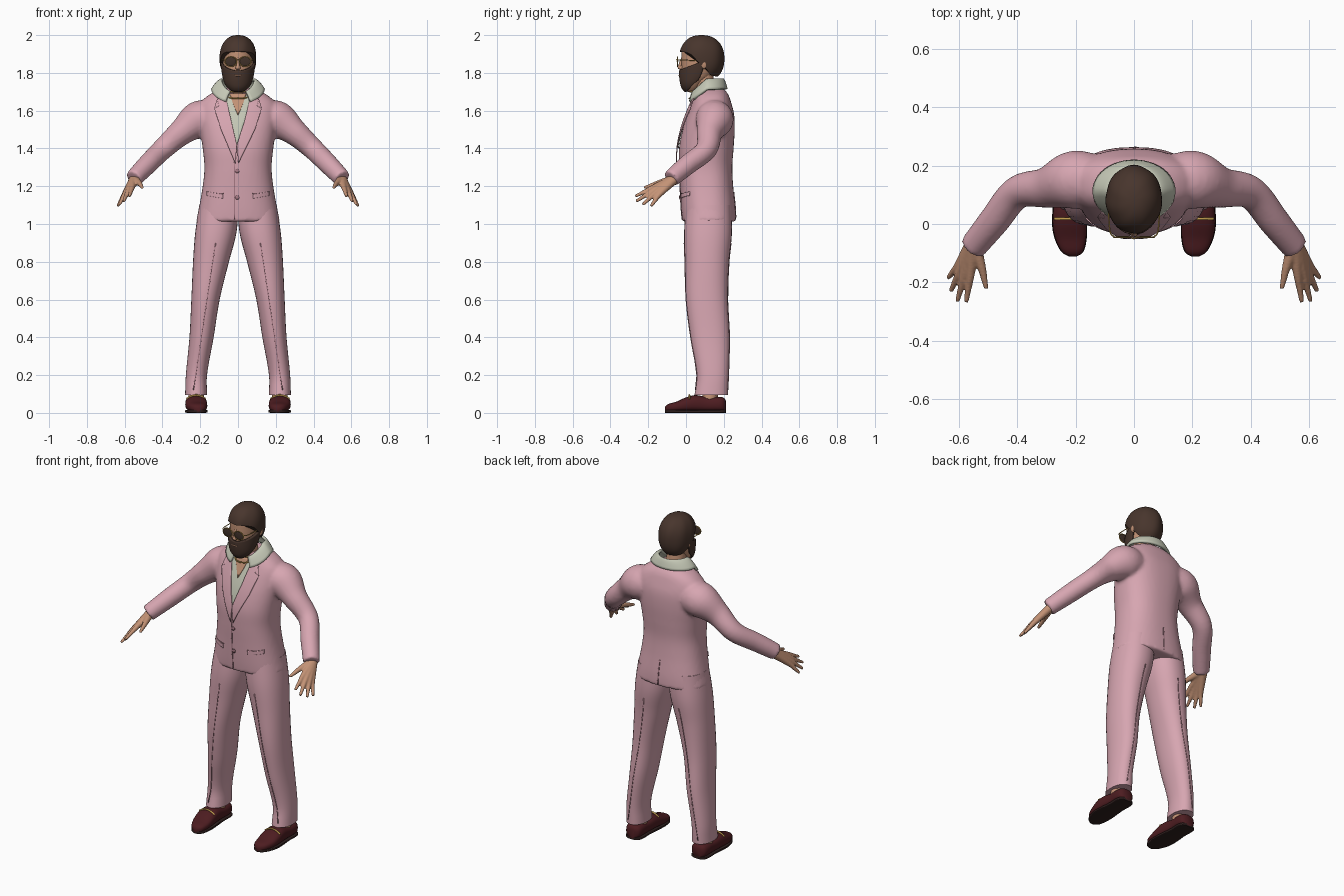
import bpy, bmesh, math
from math import sin, cos, pi, radians
from mathutils import Vector, Matrix, Quaternion
from mathutils.bvhtree import BVHTree

if "Cube" in bpy.data.objects:
    bpy.data.objects.remove(bpy.data.objects["Cube"])


def colour(name, r, g, b):
    m = bpy.data.materials.new(name)
    m.use_nodes = True
    m.diffuse_color = (r, g, b, 1)
    m.node_tree.nodes["Principled BSDF"].inputs["Base Color"].default_value = (r, g, b, 1)
    return m


ROSE = colour("rose cloth", .68, .38, .44)
SEAM = colour("seam rose", .40, .20, .24)
SAGE = colour("sage shirt", .56, .58, .47)
SKIN = colour("skin", .55, .29, .18)
HAIR = colour("brown hair", .065, .036, .026)
GOLD = colour("gold metal", .55, .34, .08)
LENS = colour("dark lens", .05, .03, .022)
LEATHER = colour("oxblood leather", .075, .012, .015)
SOLE = colour("dark sole", .028, .014, .013)


# ---- helpers ----
def power(c, n):
    return math.copysign(abs(c) ** (2 / n), c)


def spline(keys, t):
    """Smooth interpolation of rows keyed by their first column."""
    i = 0
    while i < len(keys) - 2 and keys[i + 1][0] <= t:
        i += 1
    slope = lambda j, c: ((keys[min(j + 1, len(keys) - 1)][c] - keys[max(j - 1, 0)][c]) /
                          (keys[min(j + 1, len(keys) - 1)][0] - keys[max(j - 1, 0)][0]))
    a, b = keys[i], keys[i + 1]
    d = b[0] - a[0]
    s = min(max((t - a[0]) / d, 0), 1)
    h = s * s * (3 - 2 * s)
    return [a[c] * (1 - h) + b[c] * h + d * (s * (1 - s) ** 2 * slope(i, c)
            - s * s * (1 - s) * slope(i + 1, c)) for c in range(1, len(a))]


def grid(bm, fn, nu, nv, closed=True):
    """Surface from fn(u, v); closed surfaces wrap in u and get end caps."""
    n = nu if closed else nu + 1
    rows = [[bm.verts.new(fn(i / nu, j / nv)) for i in range(n)] for j in range(nv + 1)]
    for j in range(nv):
        for i in range(nu):
            k = (i + 1) % n
            bm.faces.new((rows[j][i], rows[j][k], rows[j + 1][k], rows[j + 1][i]))
    if closed:
        bm.faces.new(rows[0][::-1])
        bm.faces.new(rows[-1])


def loft(bm, keys, section, nu=32, nv=30):
    a, b = keys[0][0], keys[-1][0]
    grid(bm, lambda u, v: section(2 * pi * u, a + (b - a) * v, spline(keys, a + (b - a) * v)), nu, nv)


def tube(bm, points, nu=12, nv=16):
    """Round tube through (x, y, z, radius) points."""
    keys = [(i / (len(points) - 1), *p) for i, p in enumerate(points)]
    rings, q, old = [], Quaternion(), Vector((0, 0, 1))
    for j in range(nv + 1):
        t = j / nv
        p = spline(keys, t)
        d = Vector(spline(keys, min(t + .01, 1))[:3]) - Vector(spline(keys, max(t - .01, 0))[:3])
        d.normalize()
        q = old.rotation_difference(d) @ q
        old = d
        rings.append((Vector(p[:3]), q.copy(), p[3]))

    def fn(u, v):
        c, rot, r = rings[round(v * nv)]
        return c + rot @ Vector((r * cos(2 * pi * u), r * sin(2 * pi * u), 0))
    grid(bm, fn, nu, nv)


def ball(bm, centre, radii):
    bmesh.ops.create_uvsphere(bm, u_segments=20, v_segments=12, radius=1,
                              matrix=Matrix.Translation(centre) @ Matrix.Diagonal((*radii, 1)))


def finish(name, bm, mat, solid=0, voxel=0):
    bmesh.ops.recalc_face_normals(bm, faces=bm.faces)
    me = bpy.data.meshes.new(name)
    bm.to_mesh(me)
    bm.free()
    me.materials.append(mat)
    me.shade_smooth()
    me.set_sharp_from_angle(angle=radians(50))
    ob = bpy.data.objects.new(name, me)
    bpy.context.collection.objects.link(ob)
    if solid:
        m = ob.modifiers.new("thickness", 'SOLIDIFY')
        m.thickness, m.offset = solid, 0
    if voxel:
        m = ob.modifiers.new("blend", 'REMESH')
        m.mode, m.voxel_size, m.use_smooth_shade = 'VOXEL', voxel, True
        m = ob.modifiers.new("relax", 'SMOOTH')
        m.factor, m.iterations = .5, 5
    return ob


def surface(ob):
    return BVHTree.FromObject(ob, bpy.context.evaluated_depsgraph_get())


def drape(name, outline, mat, tree, off=.005, back=False, cuts=9):
    """Thin plate with an (x, z) outline laid on a surface."""
    bm = bmesh.new()
    bm.faces.new([bm.verts.new((x, 0, z)) for x, z in outline])
    bmesh.ops.triangulate(bm, faces=bm.faces)
    bmesh.ops.subdivide_edges(bm, edges=bm.edges, cuts=cuts, use_grid_fill=True)
    d = Vector((0, -1 if back else 1, 0))
    for v in bm.verts:
        hit = tree.ray_cast(v.co - d * 2, d)[0]
        v.co = (hit if hit else v.co + Vector((0, .06, 0))) - d * off
    finish(name, bm, mat, solid=.004)


def strip(name, a, b, tree, back=False, w=.003):
    drape(name, [(a[0] - w, a[1]), (a[0] + w, a[1]), (b[0] + w, b[1]), (b[0] - w, b[1])],
          SEAM, tree, .001, back)


SIDES = (("left", 1), ("right", -1))

# ---- jacket: torso and sleeves blended into one skin ----
TORSO = [(1.012, .222, -.02, .264), (1.08, .208, -.026, .262), (1.2, .187, -.032, .25),
         (1.3, .178, -.037, .245), (1.4, .187, -.037, .252), (1.5, .2, -.018, .258),
         (1.58, .208, .008, .255), (1.64, .2, .032, .24), (1.69, .145, .05, .222), (1.72, .08, .06, .195)]
SLEEVE = [(.13, .15, 1.56, .09), (.21, .15, 1.55, .1), (.3, .125, 1.485, .07),
          (.4, .108, 1.395, .057), (.48, .01, 1.315, .053), (.553, -.08, 1.24, .047)]
bm = bmesh.new()
loft(bm, TORSO, lambda a, z, k: (k[0] * power(cos(a), 2.4),
     (k[1] + k[2]) / 2 + (k[2] - k[1]) / 2 * power(sin(a), 2.4), z), 48, 40)
for _, s in SIDES:
    tube(bm, [(s * x, y, z, r) for x, y, z, r in SLEEVE], 24, 30)
jacket = finish("jacket", bm, ROSE, voxel=.01)
coat = surface(jacket)

# shirt front, bare chest, lapels, buttons, pockets, seams
drape("shirt_front", [(-.075, 1.685), (.075, 1.685), (.045, 1.56), (-.004, 1.4), (-.045, 1.56)], SAGE, coat, .004)
drape("bare_chest", [(-.045, 1.69), (.045, 1.69), (.024, 1.63), (0, 1.575), (-.024, 1.63)], SKIN, coat, .008)
for side, s in SIDES:
    drape(side + "_lapel", [(s * .068, 1.685), (s * .11, 1.66), (s * .1, 1.625), (s * .125, 1.61),
          (s * .09, 1.5), (-.006 + s * .008, 1.32), (-.006, 1.42), (s * .036, 1.55)], ROSE, coat, .012)
    drape(side + "_pocket_flap", [(s * .08, 1.135), (s * .165, 1.15), (s * .165, 1.172), (s * .08, 1.157)], ROSE, coat, .005)
    strip(side + "_pocket_seam", (s * .12, 1.16), (s * .12, 1.164), coat, w=.042)
strip("front_opening", (-.018, 1.33), (-.018, 1.025), coat)
strip("back_vent", (0, 1.17), (.006, 1.025), coat, back=True)
for i, z in enumerate((1.28, 1.14)):
    drape("button_%d" % (i + 1), [(-.004 + .011 * cos(a * pi / 6), z + .011 * sin(a * pi / 6))
          for a in range(12)], SEAM, coat, .005, cuts=1)


# shirt collar folded over the jacket
def collar(u, v):
    b = radians(-152 + 304 * u)
    front = max(0, -cos(b))
    return ((.085 + .052 * v) * sin(b), .112 + (.082 + .02 * v) * cos(b),
            1.765 - .052 * v ** 1.5 - .075 * front)


bm = bmesh.new()
grid(bm, collar, 40, 6, closed=False)
finish("shirt_collar", bm, SAGE, solid=.014)

# ---- legs and shoes ----
LEG = [(.095, .222, .058, .045, .222), (.2, .22, .056, .058, .225), (.4, .193, .064, .025, .23),
       (.6, .172, .075, 0, .221), (.8, .143, .095, -.006, .228), (.95, .118, .109, -.01, .243),
       (1.1, .1, .105, 0, .24)]
SHOE = [(-.112, .21, .01, .03), (-.098, .211, .034, .045), (-.05, .217, .053, .06), (0, .221, .058, .082),
        (.05, .222, .055, .094), (.11, .222, .05, .085), (.17, .222, .051, .085), (.2, .222, .043, .08),
        (.211, .222, .024, .065)]
for side, s in SIDES:
    bm = bmesh.new()
    loft(bm, LEG, lambda a, z, k: (s * (k[0] + k[1] * power(cos(a), 2.2)),
         (k[2] + k[3]) / 2 + (k[3] - k[2]) / 2 * power(sin(a), 2.2), z), 32, 36)
    leg = surface(finish(side + "_trouser_leg", bm, ROSE))
    for part, back in (("front", False), ("back", True)):
        strip(side + "_" + part + "_crease", (s * .118, .9), (s * .236, .12), leg, back, .002)
    bm = bmesh.new()
    tube(bm, [(s * .222, .125, .05, .042), (s * .222, .13, .14, .04)])
    finish(side + "_ankle", bm, SKIN)
    bm = bmesh.new()
    loft(bm, SHOE, lambda a, y, k: (s * (k[0] + k[1] * power(cos(a), 2.6)), y,
         .006 + (k[2] - .006) * (.5 + .5 * power(sin(a), 2.6))), 24, 36)
    finish(side + "_shoe", bm, LEATHER)
    bm = bmesh.new()
    loft(bm, SHOE, lambda a, y, k: (s * (k[0] + (k[1] + .002) * power(cos(a), 6)), y,
         .008 + .008 * power(sin(a), 6)), 24, 36)
    finish(side + "_sole", bm, SOLE)
    bm = bmesh.new()
    tube(bm, [(s * (.222 + .05 * t), .018, .094 - .02 * t * t, .005) for t in (-1, -.5, 0, .5, 1)])
    finish(side + "_shoe_bar", bm, GOLD)

# ---- hands: finger tubes from the wrist, blended ----
FINGERS = [((.56, -.17, 1.195), (.575, -.268, 1.147)), ((.58, -.17, 1.18), (.605, -.264, 1.12)),
           ((.595, -.16, 1.166), (.628, -.23, 1.102)), ((.602, -.142, 1.155), (.637, -.185, 1.095)),
           ((.522, -.15, 1.215), (.506, -.222, 1.192))]
for side, s in SIDES:
    bm = bmesh.new()
    for knuckle, tip in FINGERS:
        mid = [(p + q) / 2 for p, q in zip(knuckle, tip)]
        path = [(.55, -.06, 1.238, .026), (*knuckle, .015), (*mid, .0115), (*tip, .008)]
        tube(bm, [(s * x, y, z, r) for x, y, z, r in path])
    finish(side + "_hand", bm, SKIN, voxel=.005).modifiers["relax"].iterations = 3

# ---- head ----
HEAD = [(1.7, .03, .022, .022), (1.72, .032, .042, .042), (1.745, .038, .058, .056), (1.78, .055, .069, .078),
        (1.83, .07, .077, .093), (1.88, .076, .081, .1), (1.93, .08, .08, .1), (1.97, .082, .058, .075),
        (1.988, .083, .02, .03)]
bm = bmesh.new()
loft(bm, HEAD, lambda a, z, k: (k[1] * cos(a), k[0] + k[2] * sin(a), z))
tube(bm, [(0, .11, 1.6, .062), (0, .1, 1.7, .056), (0, .085, 1.8, .056)], 24)
ball(bm, (0, -.026, 1.828), (.014, .018, .012))
tube(bm, [(0, -.016, 1.885, .007), (0, -.026, 1.855, .009), (0, -.034, 1.828, .01)])
for _, s in SIDES:
    ball(bm, (s * .083, .095, 1.85), (.012, .02, .03))
finish("head", bm, SKIN)


# beard follows the jaw
def beard(u, v):
    t = 2 * u - 1
    low, high = 1.703 + .06 * t ** 4, 1.812 + .055 * abs(t) ** 1.6
    z = low + (high - low) * v
    k = spline(HEAD, z)
    b = radians(103) * t
    return ((k[1] + .007) * sin(b), k[0] - (k[2] + .007) * cos(b), z)


bm = bmesh.new()
grid(bm, beard, 36, 14, closed=False)
finish("beard", bm, HAIR, solid=.012)
bm = bmesh.new()
ball(bm, (0, -.033, 1.786), (.02, .006, .005))
finish("lips", bm, SKIN)

# hair cap with a hairline that drops from brow to nape
HAIRLINE = [(0, 1.782), (60, 1.79), (78, 1.825), (95, 1.852), (118, 1.9), (150, 1.914), (180, 1.914)]


def hair(u, v):
    b = 360 * u - 180
    low = power((spline(HAIRLINE, abs(b))[0] - 1.875) / .125, 2 / 1.15)
    a = math.asin(low)
    a += (pi / 2 - .02 - a) * v
    r, b = power(cos(a), 2.3), radians(b)
    r *= 1 + .012 * sin(7 * b + 5 * v)
    return (.093 * r * sin(b), .083 + .115 * r * cos(b), 1.875 + .121 * power(sin(a), 2.3))


bm = bmesh.new()
grid(bm, hair, 60, 16)
finish("hair", bm, HAIR, solid=.008)

# ---- glasses and necklaces ----
bm, rim = bmesh.new(), bmesh.new()
for _, s in SIDES:
    ball(bm, (s * .038, -.045, 1.86), (.03, .004, .025))
    tube(rim, [(s * .038 + .031 * cos(a * pi / 8), -.045, 1.86 + .026 * sin(a * pi / 8), .0025)
               for a in range(17)], 8, 32)
    tube(rim, [(s * .068, -.045, 1.868, .0025), (s * .083, -.02, 1.868, .0025), (s * .089, .095, 1.864, .0025)], 8)
tube(rim, [(-.01, -.046, 1.866, .0025), (0, -.05, 1.87, .0025), (.01, -.046, 1.866, .0025)], 8)
finish("lenses", bm, LENS)
finish("glasses_frame", rim, GOLD)
bm = bmesh.new()
for drop, r in ((0, .062), (.035, .066)):
    tube(bm, [(r * sin(b * pi / 8), .095 - (r + .012) * cos(b * pi / 8),
               1.7 - drop * (.5 + .5 * cos(b * pi / 8)), .004) for b in range(17)], 8, 48)
finish("necklaces", bm, GOLD)
